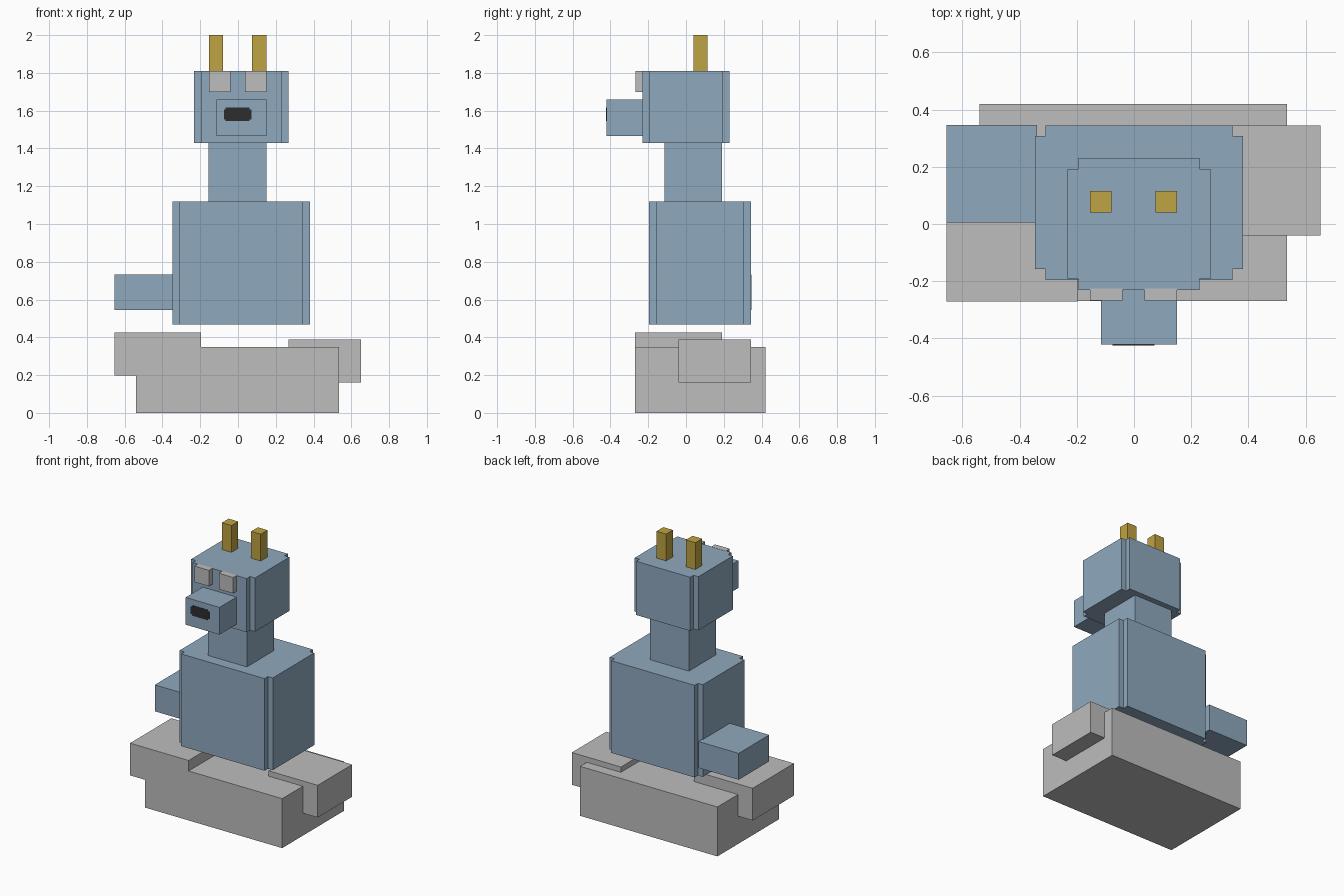
import bpy
import bmesh
from mathutils import Vector

if "Cube" in bpy.data.objects:
    bpy.data.objects.remove(bpy.data.objects["Cube"], do_unlink=True)


def material(name, rgb):
    mat = bpy.data.materials.new(name)
    mat.use_nodes = True
    color = (*rgb, 1.0)
    mat.diffuse_color = color
    bsdf = next(n for n in mat.node_tree.nodes if n.type == 'BSDF_PRINCIPLED')
    bsdf.inputs["Base Color"].default_value = color
    return mat


BLUE = material("dusty blue", (0.275, 0.397, 0.515))
GREY = material("light grey", (0.509, 0.509, 0.509))
GOLD = material("gold", (0.521, 0.366, 0.054))
BLACK = material("soft black", (0.026, 0.026, 0.026))


def prism(name, mat, outline, direction):
    """Extrude a closed outline of 3D points along a direction."""
    bm = bmesh.new()
    face = bm.faces.new([bm.verts.new(p) for p in outline])
    ext = bmesh.ops.extrude_face_region(bm, geom=[face])
    verts = [g for g in ext["geom"] if isinstance(g, bmesh.types.BMVert)]
    bmesh.ops.translate(bm, verts=verts, vec=Vector(direction))
    bmesh.ops.recalc_face_normals(bm, faces=bm.faces)
    mesh = bpy.data.meshes.new(name)
    bm.to_mesh(mesh)
    bm.free()
    mesh.materials.append(mat)
    obj = bpy.data.objects.new(name, mesh)
    bpy.context.collection.objects.link(obj)
    return obj


def box(name, mat, x, y, z):
    """Box from (min, max) ranges on each axis."""
    corners = [(x[0], y[0], z[0]), (x[1], y[0], z[0]),
               (x[1], y[1], z[0]), (x[0], y[1], z[0])]
    return prism(name, mat, corners, (0, 0, z[1] - z[0]))


def notched(a, b, s):
    """Rectangle over ranges a and b with a square of size s cut from each corner."""
    (a0, a1), (b0, b1) = a, b
    return [(a0 + s, b0), (a1 - s, b0), (a1 - s, b0 + s), (a1, b0 + s),
            (a1, b1 - s), (a1 - s, b1 - s), (a1 - s, b1), (a0 + s, b1),
            (a0 + s, b1 - s), (a0, b1 - s), (a0, b0 + s), (a0 + s, b0 + s)]


def notched_block(name, mat, x, y, z, s):
    outline = [(px, py, z[0]) for px, py in notched(x, y, s)]
    return prism(name, mat, outline, (0, 0, z[1] - z[0]))


# Base with its two offset blocks
box("base", GREY, (-0.54, 0.535), (-0.27, 0.42), (0, 0.35))
box("base_block_right", GREY, (-0.655, -0.197), (-0.271, 0.19), (0.197, 0.425))
box("base_block_left", GREY, (0.268, 0.652), (-0.04, 0.345), (0.16, 0.388))

# Body, arm and neck
notched_block("body", BLUE, (-0.347, 0.382), (-0.195, 0.345), (0.468, 1.12), 0.038)
box("right_arm", BLUE, (-0.655, -0.34), (0.005, 0.347), (0.545, 0.732))
box("neck", BLUE, (-0.155, 0.15), (-0.115, 0.19), (1.11, 1.44))

# Head and snout
notched_block("head", BLUE, (-0.232, 0.267), (-0.23, 0.23), (1.43, 1.81), 0.038)
box("snout", BLUE, (-0.115, 0.15), (-0.421, -0.22), (1.465, 1.658))

# Nose plate with clipped corners
nose = [(px, -0.424, pz) for px, pz in notched((-0.075, 0.071), (1.544, 1.616), 0.01)]
prism("nose", BLACK, nose, (0, 0.008, 0))

# Eyes and ears
for side, eye, ear in (("right", (-0.154, -0.04), (-0.154, -0.079)),
                       ("left", (0.037, 0.15), (0.075, 0.15))):
    box(side + "_eye", GREY, eye, (-0.268, -0.225), (1.698, 1.811))
    box(side + "_ear", GOLD, ear, (0.04, 0.115), (1.80, 2.0))
